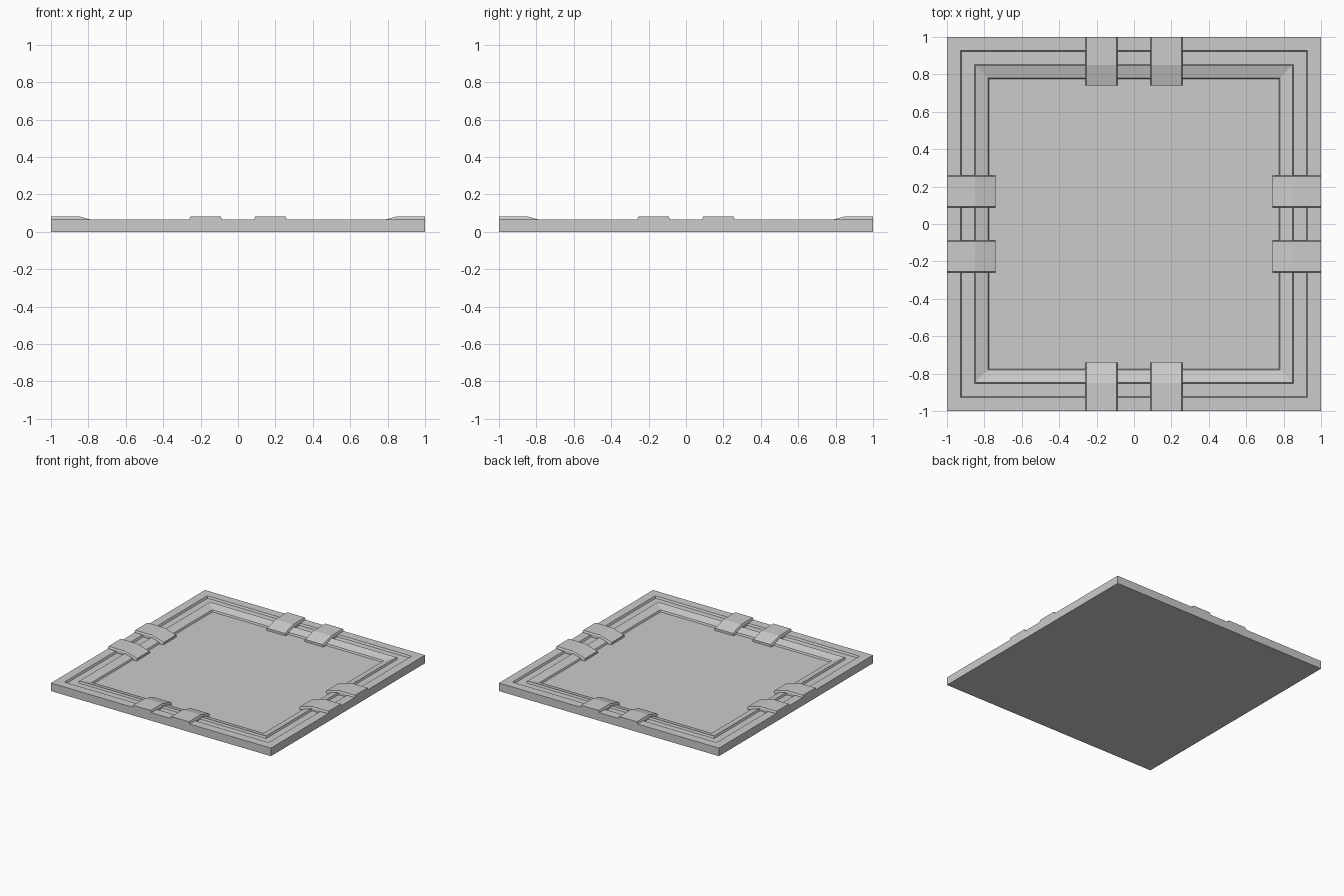
import bpy, bmesh
from math import pi
from mathutils import Matrix

if "Cube" in bpy.data.objects:
    bpy.data.objects.remove(bpy.data.objects["Cube"])


def finish(bm, name):
    bmesh.ops.recalc_face_normals(bm, faces=bm.faces)
    mesh = bpy.data.meshes.new(name)
    bm.to_mesh(mesh)
    bm.free()
    obj = bpy.data.objects.new(name, mesh)
    bpy.context.collection.objects.link(obj)
    return obj


def loft(bm, loops):
    """Skin a list of closed loops and cap both ends."""
    rows = [[bm.verts.new(p) for p in loop] for loop in loops]
    n = len(rows[0])
    for a, b in zip(rows, rows[1:]):
        for i in range(n):
            j = (i + 1) % n
            bm.faces.new((a[i], a[j], b[j], b[i]))
    bm.faces.new(rows[0])
    bm.faces.new(rows[-1])


# Square slab: rim, groove, sloped moulding and sunken centre panel
profile = [(1.0, 0.0), (1.0, 0.066), (0.928, 0.066), (0.921, 0.05),
           (0.854, 0.05), (0.848, 0.066), (0.78, 0.047), (0.774, 0.033)]
bm = bmesh.new()
loft(bm, [[(-r, -r, z), (r, -r, z), (r, r, z), (-r, r, z)] for r, z in profile])
finish(bm, "floor_tile")

# Bent straps crossing the frame, a pair on every side
strap_top = [(1.0, 0.083), (0.85, 0.083), (0.74, 0.052)]
half_width = 0.086
chamfer = 0.006


def strap(name, offset, angle):
    bm = bmesh.new()
    sections = []
    for r, z in strap_top:
        w, n = half_width, half_width - chamfer
        low = 0.066 if r == 1.0 else 0.02
        sections.append([(offset - w, -r, low), (offset - w, -r, z - 0.012),
                         (offset - n, -r, z), (offset + n, -r, z),
                         (offset + w, -r, z - 0.012), (offset + w, -r, low)])
    loft(bm, sections)
    bmesh.ops.transform(bm, matrix=Matrix.Rotation(angle, 4, 'Z'), verts=bm.verts)
    finish(bm, name)


for k, side in enumerate(("front", "right", "back", "left")):
    for label, offset in (("a", -0.173), ("b", 0.173)):
        strap(f"{side}_strap_{label}", offset, k * pi / 2)
